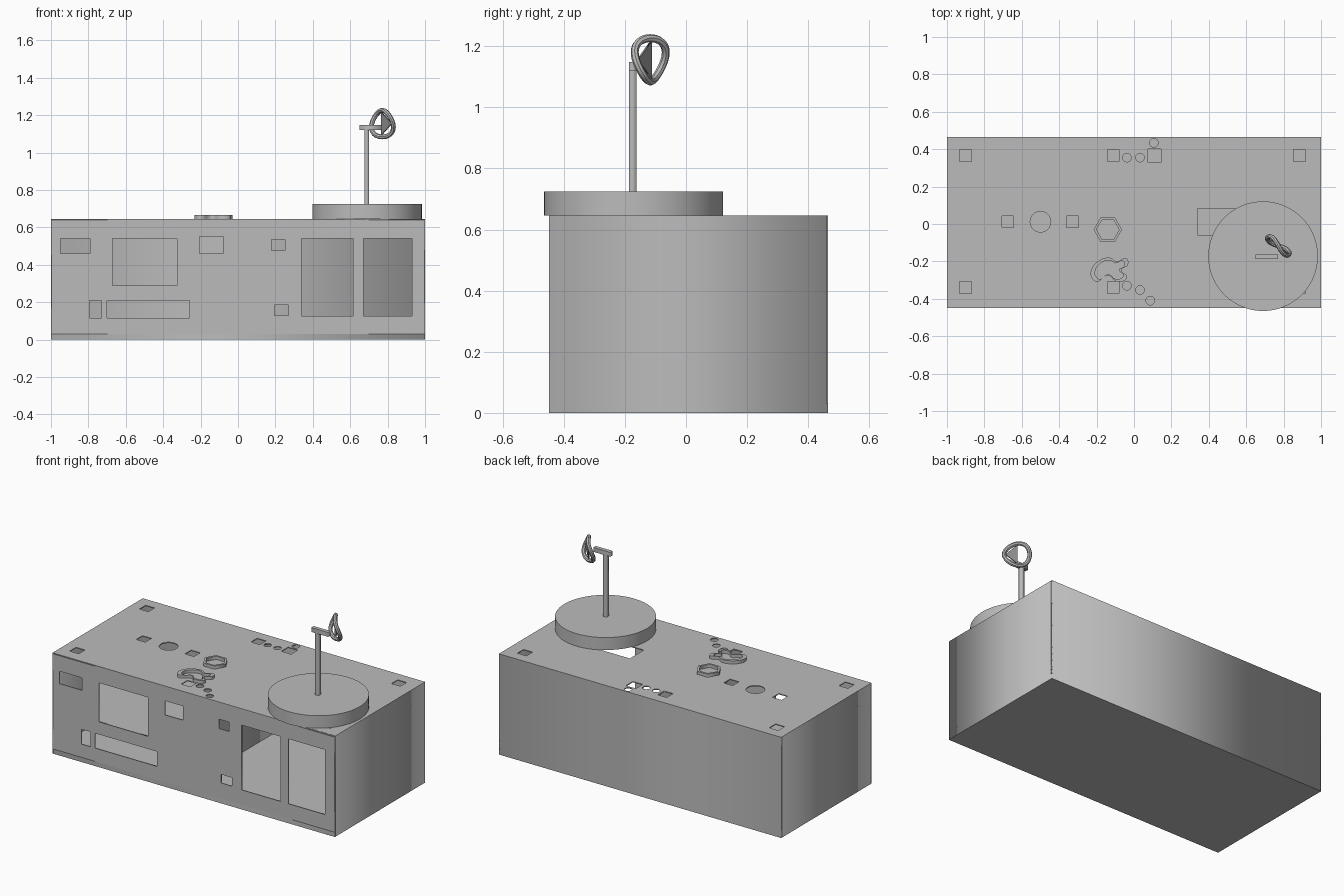
import bpy, math
from mathutils import Matrix, Vector

cube = bpy.data.objects.get("Cube")
if cube:
    bpy.data.objects.remove(cube)


def material(name, value):
    mat = bpy.data.materials.new(name)
    mat.use_nodes = True
    colour = (value, value, value, 1)
    mat.diffuse_color = colour
    mat.node_tree.nodes["Principled BSDF"].inputs["Base Color"].default_value = colour
    return mat


GREY = material("light_grey", 0.5)
DARK = material("dark_grey", 0.25)
T = 0.006  # wall thickness


def rect(x0, x1, y0, y1):
    return [(x0, y0), (x1, y0), (x1, y1), (x0, y1)]


def square(x, y, size=0.064):
    h = size / 2
    return rect(x - h, x + h, y - h, y + h)


def circle(x, y, r, n=32):
    return [(x + r * math.cos(math.tau * i / n), y + r * math.sin(math.tau * i / n))
            for i in range(n)]


def scaled(points, k):
    cx = sum(p[0] for p in points) / len(points)
    cy = sum(p[1] for p in points) / len(points)
    return [(cx + (x - cx) * k, cy + (y - cy) * k) for x, y in points]


def to_mesh(name, curve, mat, matrix):
    """Turn a curve into a mesh object placed by a matrix."""
    temp = bpy.data.objects.new(name + "_curve", curve)
    bpy.context.collection.objects.link(temp)
    bpy.context.view_layer.update()
    graph = bpy.context.evaluated_depsgraph_get()
    mesh = bpy.data.meshes.new_from_object(temp.evaluated_get(graph))
    bpy.data.objects.remove(temp)
    obj = bpy.data.objects.new(name, mesh)
    bpy.context.collection.objects.link(obj)
    mesh.materials.clear()
    mesh.materials.append(mat)
    obj.matrix_world = matrix
    return obj


def plate(name, outlines, thick, matrix, smooth=False, mat=GREY):
    """Extruded flat shape; every outline after the first is a hole."""
    curve = bpy.data.curves.new(name, "CURVE")
    curve.dimensions = "2D"
    curve.fill_mode = "BOTH"
    curve.extrude = thick / 2
    curve.resolution_u = 6
    for points in outlines:
        spline = curve.splines.new("BEZIER" if smooth else "POLY")
        if smooth:
            spline.bezier_points.add(len(points) - 1)
            for bp, (x, y) in zip(spline.bezier_points, points):
                bp.co = (x, y, 0)
                bp.handle_left_type = bp.handle_right_type = "AUTO"
        else:
            spline.points.add(len(points) - 1)
            for sp, (x, y) in zip(spline.points, points):
                sp.co = (x, y, 0, 1)
        spline.use_cyclic_u = True
    return to_mesh(name, curve, mat, matrix)


def box(name, x0, x1, y0, y1, z0, z1):
    return plate(name, [rect(x0, x1, y0, y1)], z1 - z0,
                 Matrix.Translation((0, 0, (z0 + z1) / 2)))


# Cabinet shell
Y0, Y1, TOP = -0.448, 0.465, 0.645
box("cabinet_floor", -1, 1, Y0, Y1, 0, 0.03)
box("back_wall", -1, 1, Y1 - T, Y1, 0, TOP)
box("right_wall", -1, -1 + T, Y0, Y1, 0, TOP)
box("left_wall", 1 - T, 1, Y0, Y1, 0, TOP)
box("divider", -0.08, -0.07, Y0 + T, Y1 - T, 0.03, TOP - T)
box("inner_shelf", -1 + T, -0.08, Y0 + T, Y1 - T, 0.27, 0.28)

# Front panel with its openings
front_holes = [
    rect(-0.95, -0.79, 0.46, 0.54), rect(-0.67, -0.325, 0.29, 0.54),
    rect(-0.205, -0.075, 0.46, 0.55), rect(0.18, 0.25, 0.475, 0.535),
    rect(-0.795, -0.73, 0.115, 0.21), rect(-0.70, -0.26, 0.115, 0.21),
    rect(0.195, 0.27, 0.13, 0.185), rect(0.34, 0.615, 0.125, 0.54),
    rect(0.67, 0.93, 0.125, 0.54)]
plate("front_panel", [rect(-1, 1, 0, TOP)] + front_holes, T,
      Matrix.Translation((0, Y0 + T / 2, 0)) @ Matrix.Rotation(math.pi / 2, 4, "X"))

# Top panel with its openings
top_holes = [square(x, y) for x in (-0.9, -0.11, 0.885) for y in (0.365, -0.34)]
top_holes += [square(-0.675, 0.012), square(-0.33, 0.012), square(0.11, 0.365, 0.07)]
top_holes += [circle(-0.5, 0.012, 0.055), rect(0.34, 0.56, -0.06, 0.082)]
top_holes += [circle(x, y, 0.023, 20) for x, y in (
    (-0.038, 0.355), (0.032, 0.355), (0.106, 0.434),
    (-0.038, -0.33), (0.032, -0.353), (0.087, -0.41))]
plate("top_panel", [rect(-1, 1, Y0, Y1)] + top_holes, T,
      Matrix.Translation((0, 0, TOP - T / 2)))

# Raised outline rings on the top
ring_place = Matrix.Translation((0, 0, TOP + 0.01))
hexagon = circle(-0.14, -0.03, 0.076, 6)
plate("hexagon_ring", [hexagon, scaled(hexagon, 0.8)], 0.02, ring_place)
cloud = [(-0.23, -0.25), (-0.2, -0.205), (-0.13, -0.18), (-0.09, -0.2), (-0.042, -0.183),
         (-0.033, -0.22), (-0.068, -0.245), (-0.037, -0.285), (-0.09, -0.308),
         (-0.14, -0.275), (-0.2, -0.308), (-0.228, -0.285)]
plate("cloud_ring", [cloud, scaled(cloud, 0.78)], 0.02, ring_place, smooth=True)

# Round platform with post and arm
bpy.ops.mesh.primitive_cylinder_add(vertices=96, radius=0.293, depth=0.08,
                                    location=(0.69, -0.172, 0.685))
disc = bpy.context.object
disc.name = "round_platform"
disc.data.materials.append(GREY)
bpy.ops.object.shade_smooth_by_angle()
box("post", 0.677, 0.701, -0.187, -0.162, 0.725, 1.12)
box("arm", 0.65, 0.77, -0.187, -0.162, 1.12, 1.148)

# Wavy hoop held by the arm, standing in a diagonal vertical plane
along = Vector((0.77, -0.64, 0)).normalized()
up = Vector((0, 0, 1))
out = along.cross(up)
hoop_place = Matrix((along, up, out)).transposed().to_4x4()
hoop_place.translation = (0.772, -0.117, 1.155)
hoop = bpy.data.curves.new("hoop", "CURVE")
hoop.dimensions = "3D"
hoop.bevel_depth = 0.013
hoop.bevel_resolution = 2
spline = hoop.splines.new("POLY")
N = 48
spline.points.add(N - 1)
for i, p in enumerate(spline.points):
    a = math.tau * i / N
    p.co = (0.073 * math.cos(a), 0.071 * math.sin(a), 0.014 * math.sin(2 * a), 1)
spline.use_cyclic_u = True
hoop_obj = to_mesh("wavy_hoop", hoop, GREY, hoop_place)
bpy.context.view_layer.objects.active = hoop_obj
bpy.ops.object.select_all(action="DESELECT")
hoop_obj.select_set(True)
bpy.ops.object.shade_smooth_by_angle()

# Triangular plate inside the hoop
plate("hoop_triangle", [[(0.065, 0), (-0.005, 0.062), (-0.005, -0.062)]], 0.008,
      hoop_place, mat=DARK)
